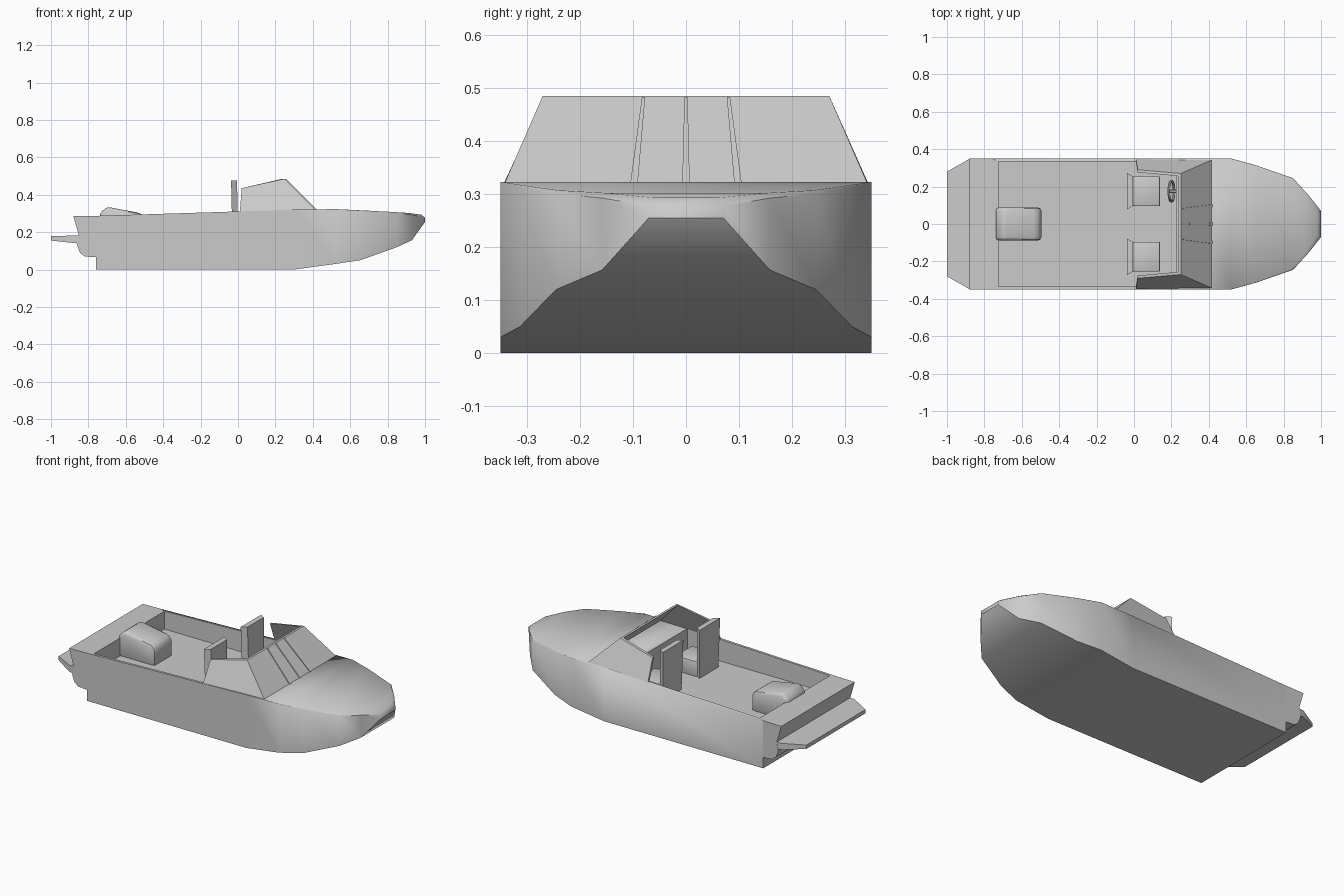
import bpy, bmesh, math

if "Cube" in bpy.data.objects:
    bpy.data.objects.remove(bpy.data.objects["Cube"])


def make(name, verts, faces, smooth=30, bevel=0.0):
    """Mesh object from points, with consistent normals and optional bevel."""
    bm = bmesh.new()
    vs = [bm.verts.new(v) for v in verts]
    for f in faces:
        bm.faces.new([vs[i] for i in f])
    bmesh.ops.recalc_face_normals(bm, faces=bm.faces)
    if bevel:
        bmesh.ops.bevel(bm, geom=list(bm.edges), offset=bevel, segments=2,
                        affect='EDGES', profile=0.5)
    me = bpy.data.meshes.new(name)
    bm.to_mesh(me)
    bm.free()
    ob = bpy.data.objects.new(name, me)
    bpy.context.collection.objects.link(ob)
    bpy.ops.object.select_all(action='DESELECT')
    bpy.context.view_layer.objects.active = ob
    ob.select_set(True)
    if smooth:
        bpy.ops.object.shade_smooth_by_angle(angle=math.radians(smooth))
    return ob


def loft(name, rings, **kw):
    """Skin a list of equal closed rings and cap both ends."""
    n = len(rings[0])
    verts = [p for r in rings for p in r]
    faces = [tuple(range(n)), tuple(range(len(verts) - n, len(verts)))]
    for k in range(len(rings) - 1):
        a, b = k * n, (k + 1) * n
        faces += [(a + i, a + (i + 1) % n, b + (i + 1) % n, b + i) for i in range(n)]
    return make(name, verts, faces, **kw)


def extrude_y(name, profile, y0, y1, **kw):
    return loft(name, [[(x, y, z) for x, z in profile] for y in (y0, y1)], **kw)


def box(name, x0, x1, y0, y1, z0, z1, **kw):
    return extrude_y(name, [(x0, z0), (x1, z0), (x1, z1), (x0, z1)], y0, y1, **kw)


# Hull: x, half width, chine height, deck height, deck edge inset
stations = [(-0.76, .35, 0, .287, 0), (0.3, .35, 0, .32, 0),
            (0.52, .35, .03, .323, .002), (0.655, .313, .05, .317, .004),
            (0.85, .245, .12, .307, .008), (0.93, .158, .157, .302, .012),
            (1.0, .07, .255, .293, .02)]
rings = []
for x, w, zb, zt, d in stations:
    half = [(x, w, zb), (x, w, zt - d * .8), (x - d, w - d * .5, zt)]
    rings.append(half + [(px, -py, pz) for px, py, pz in reversed(half)])
hull = loft("hull", rings, smooth=50)

# Cockpit opening
cutter = box("cockpit_cutter", -.725, .225, -.335, .335, .18, .6, smooth=0)
cutter.hide_render = True
cutter.hide_viewport = True
cut = hull.modifiers.new("cockpit", 'BOOLEAN')
cut.object = cutter
cut.operation = 'DIFFERENCE'
cut.solver = 'EXACT'

# Stern overhang and swim platform
extrude_y("transom", [(-.76, .287), (-.88, .285), (-.85, .18), (-.86, .13),
                      (-.845, .09), (-.82, .07), (-.76, .066)], -.35, .35, smooth=50)
loft("swim_platform", [[(x, -w, z0), (x, w, z0), (x, w, z1), (x, -w, z1)]
                       for x, w, z0, z1 in ((-.8, .35, .135, .185), (-.88, .348, .142, .182),
                                            (-1, .28, .155, .178))])

# Engine cover
extrude_y("engine_cover", [(-.74, .17), (-.74, .3), (-.70, .335), (-.52, .302),
                           (-.495, .275), (-.495, .17)], -.088, .088, smooth=40, bevel=.018)

# Two seats: pedestal cushion and flared backrest
for side, s in (("left", -1), ("right", 1)):
    y = s * .175
    box(side + "_seat_cushion", -.01, .14, y - .08, y + .08, .17, .27, bevel=.008)
    backrest = [[(x0, y - w, z), (x0, y + w, z), (x1, y + w * .8, z), (x1, y - w * .8, z)]
                for z, w, x0, x1 in ((.18, .09, -.03, .0), (.475, .097, -.037, -.005))]
    loft(side + "_seat_backrest", backrest)

# Windshield: wrapped glass with an inner skin
def wrap(k):
    edge = [(.01, .348 - k, .31), (.415 - k, .342 - k, .32),
            (.25 - k, .27 - k, .485), (.02, .29 - k, .435)]
    return edge + [(x, -y, z) for x, y, z in edge]

panels = [(0, 1, 2, 3), (1, 5, 6, 2), (5, 4, 7, 6)]
outline = [0, 1, 5, 4, 7, 6, 2, 3]
faces = panels + [tuple(i + 8 for i in f) for f in panels]
for a, b in zip(outline, outline[1:] + outline[:1]):
    faces.append((a, b, b + 8, a + 8))
make("windshield", wrap(0) + wrap(.014), faces, smooth=20)

# Windshield mullions
for i, (yb, yt) in enumerate(((-.098, -.08), (0, 0), (.098, .08))):
    loft("mullion_%d" % (i + 1),
         [[(x - .012, y - w, z), (x + .006, y - w, z), (x + .006, y + w, z), (x - .012, y + w, z)]
          for x, y, z, w in ((.415, yb, .32, .007), (.252, yt, .483, .003))])

# Steering wheel on the dash
bpy.ops.mesh.primitive_torus_add(major_radius=.055, minor_radius=.007, major_segments=20,
                                 minor_segments=6, location=(.2, .175, .3),
                                 rotation=(0, math.radians(75), 0))
bpy.context.object.name = "steering_wheel"
bpy.ops.object.shade_smooth_by_angle()
bpy.ops.mesh.primitive_cylinder_add(radius=.01, depth=.06, vertices=10, location=(.215, .175, .297),
                                    rotation=(0, math.radians(75), 0))
bpy.context.object.name = "steering_column"
